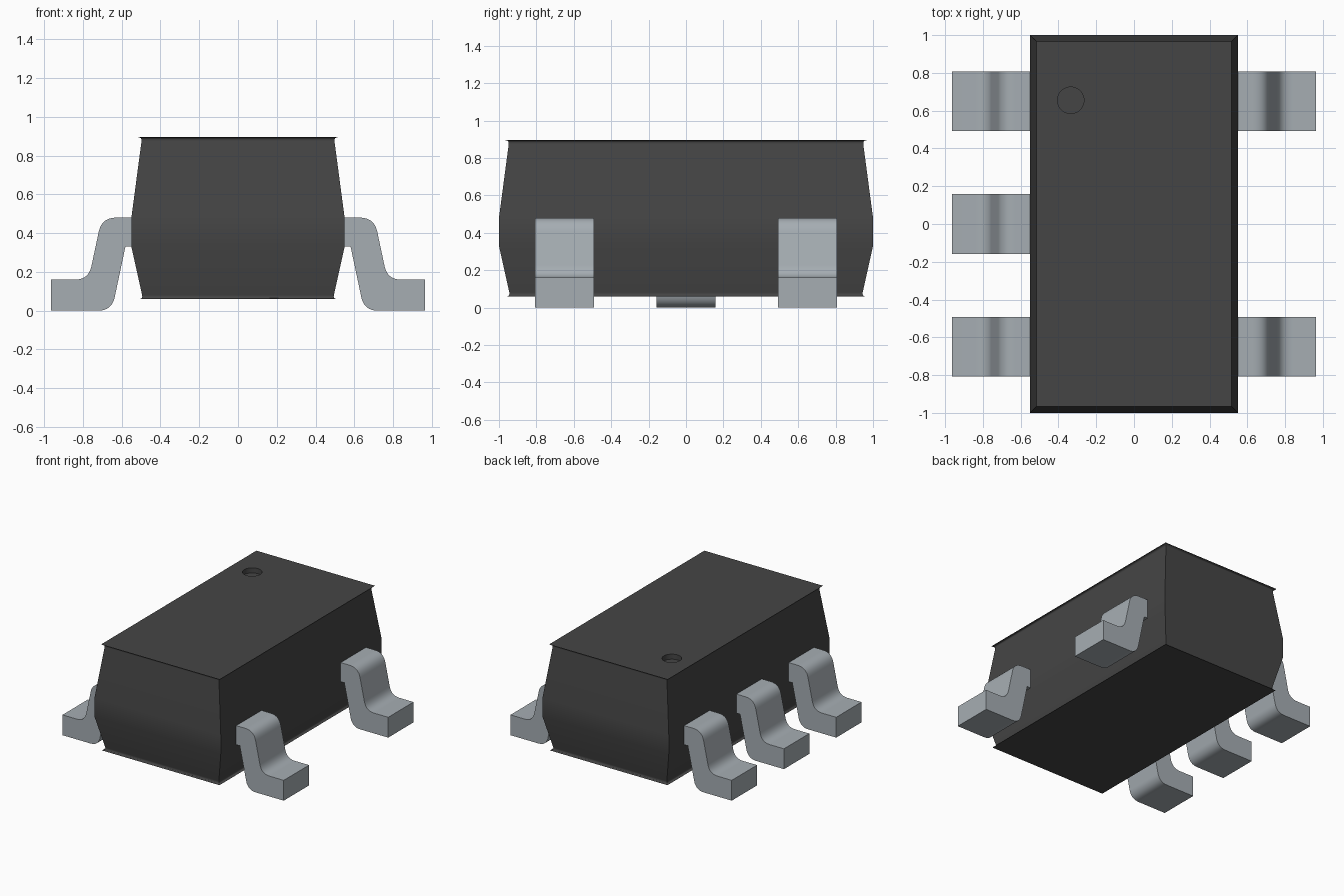
import bpy, bmesh, math
from mathutils import Vector

if "Cube" in bpy.data.objects:
    bpy.data.objects.remove(bpy.data.objects["Cube"], do_unlink=True)


def material(name, rgb):
    mat = bpy.data.materials.new(name)
    mat.use_nodes = True
    mat.diffuse_color = (*rgb, 1)
    mat.node_tree.nodes["Principled BSDF"].inputs["Base Color"].default_value = (*rgb, 1)
    return mat


def finish(bm, name, mat):
    bmesh.ops.recalc_face_normals(bm, faces=bm.faces)
    mesh = bpy.data.meshes.new(name)
    bm.to_mesh(mesh)
    bm.free()
    mesh.materials.append(mat)
    obj = bpy.data.objects.new(name, mesh)
    bpy.context.collection.objects.link(obj)
    return obj


def smooth(obj):
    bpy.ops.object.select_all(action='DESELECT')
    obj.select_set(True)
    bpy.context.view_layer.objects.active = obj
    bpy.ops.object.shade_smooth_by_angle(angle=math.radians(35))
    mod = obj.modifiers.new("Weighted normals", 'WEIGHTED_NORMAL')
    mod.keep_sharp = True


def rounded(corners, steps=8):
    """Round each (x, z, cut) corner of a closed outline."""
    points = []
    for i, (x, z, cut) in enumerate(corners):
        p = Vector((x, z))
        if cut == 0:
            points.append(p)
            continue
        prev = Vector(corners[i - 1][:2])
        after = Vector(corners[(i + 1) % len(corners)][:2])
        a = p + (prev - p).normalized() * cut
        b = p + (after - p).normalized() * cut
        for s in range(steps + 1):
            t = s / steps
            points.append(a * (1 - t) ** 2 + p * 2 * t * (1 - t) + b * t * t)
    return points


plastic = material("dark grey plastic", (0.06, 0.06, 0.06))
metal = material("tinned metal", (0.38, 0.42, 0.45))

# Moulded body: stacked rectangles with drafted sides and softened rims
WAIST_X, WAIST_Y = 0.55, 1.0
outline = rounded([(0, 0.06, 0), (0.06, 0.06, 0.022), (0, 0.33, 0),
                   (0, 0.48, 0), (0.055, 0.895, 0.022), (0, 0.895, 0)], steps=5)[1:-1]
bm = bmesh.new()
rings = []
for inset, z in outline:
    hx, hy = WAIST_X - inset, WAIST_Y - inset
    rings.append([bm.verts.new((sx * hx, sy * hy, z))
                  for sx, sy in ((-1, -1), (1, -1), (1, 1), (-1, 1))])
for low, high in zip(rings, rings[1:]):
    for i in range(4):
        j = (i + 1) % 4
        bm.faces.new((low[i], low[j], high[j], high[i]))
bm.faces.new(rings[0])
bm.faces.new(rings[-1])
body = finish(bm, "body", plastic)

# Round orientation dimple sunk into the top
bpy.ops.mesh.primitive_cylinder_add(vertices=48, radius=0.07, depth=0.08,
                                    location=(-0.335, 0.655, 0.895))
cutter = bpy.context.object
cutter.name = "dimple_cutter"
cutter.hide_render = True
cutter.data.materials.append(plastic)
cut = body.modifiers.new("Dimple", 'BOOLEAN')
cut.operation = 'DIFFERENCE'
cut.solver = 'EXACT'
cut.object = cutter
bpy.context.view_layer.objects.active = body
bpy.ops.object.modifier_apply(modifier=cut.name)
bpy.data.objects.remove(cutter, do_unlink=True)
smooth(body)

# Gull-wing leads: one rounded profile, extruded along y and mirrored in x
lead_profile = rounded([(0.53, 0.48, 0), (0.703, 0.48, 0.075), (0.771, 0.16, 0.07),
                        (0.964, 0.16, 0), (0.964, 0, 0), (0.651, 0, 0.07),
                        (0.581, 0.33, 0), (0.53, 0.33, 0)])
LEAD_WIDTH = 0.315


def lead(name, side, y):
    bm = bmesh.new()
    face = bm.faces.new([bm.verts.new((side * p.x, y - LEAD_WIDTH / 2, p.y))
                         for p in lead_profile])
    grown = bmesh.ops.extrude_face_region(bm, geom=[face], use_keep_orig=True)
    verts = [v for v in grown["geom"] if isinstance(v, bmesh.types.BMVert)]
    bmesh.ops.translate(bm, verts=verts, vec=(0, LEAD_WIDTH, 0))
    smooth(finish(bm, name, metal))


PITCH = 0.65
for label, y in (("front", -PITCH), ("middle", 0), ("back", PITCH)):
    lead(f"right_{label}_lead", -1, y)
    if y:
        lead(f"left_{label}_lead", 1, y)
